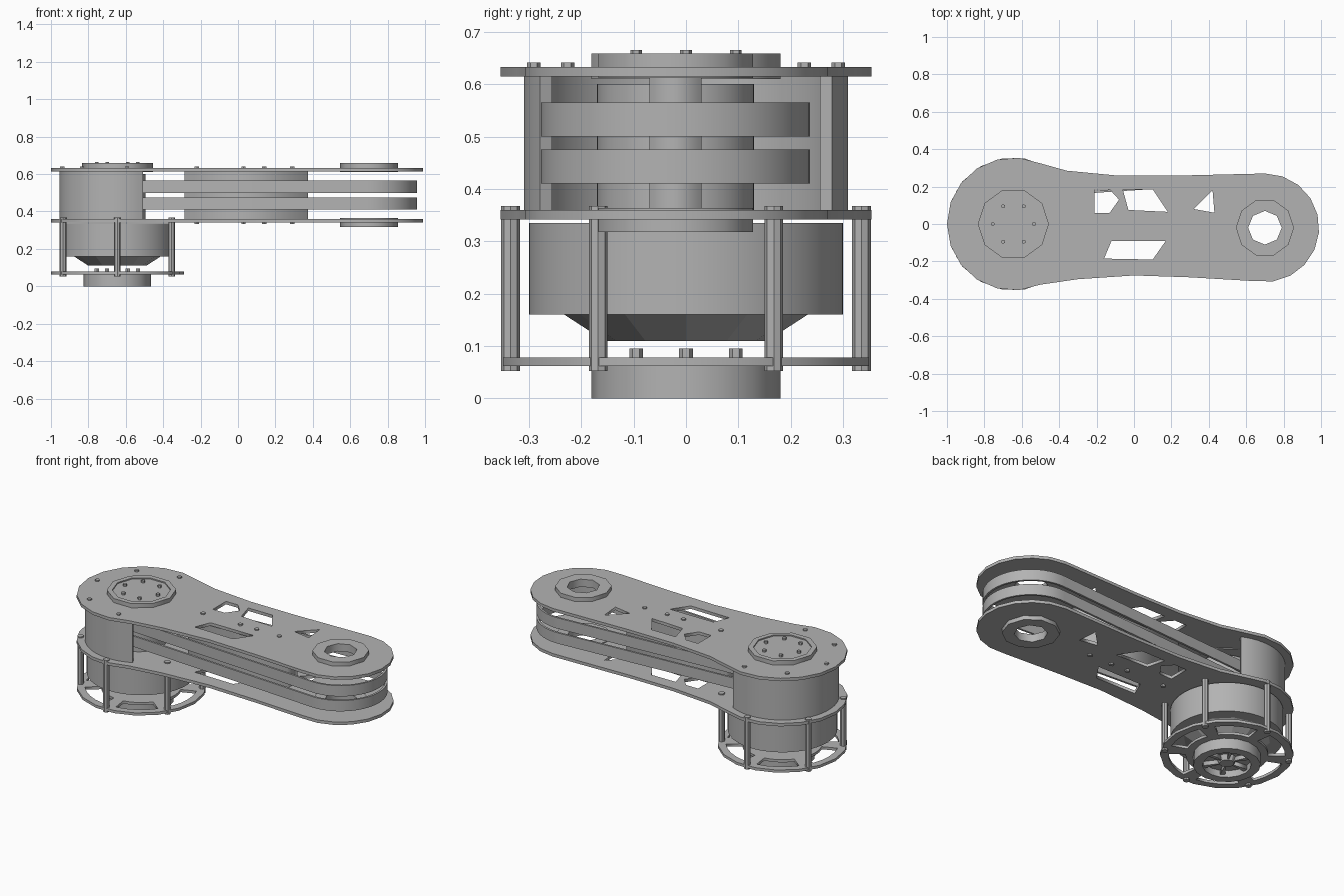
import bpy, bmesh, math
from math import cos, sin, radians

cube = bpy.data.objects.get("Cube")
if cube:
    bpy.data.objects.remove(cube)

GREY = (0.45, 0.45, 0.45, 1)
grey = bpy.data.materials.new("machined_grey")
grey.use_nodes = True
grey.diffuse_color = GREY
grey.node_tree.nodes["Principled BSDF"].inputs["Base Color"].default_value = GREY

BASE = (-0.645, 0.0)     # shoulder axis
TIP = (0.70, -0.02)      # far axis
MID_Y = -0.02


def arc(centre, r, a0, a1, n):
    """Points along an arc, angles in degrees."""
    steps = [radians(a0 + (a1 - a0) * i / n) for i in range(n + 1)]
    return [(centre[0] + r * cos(a), centre[1] + r * sin(a)) for a in steps]


def circle(centre, r, n=48):
    return arc(centre, r, 0, 360, n)[:-1]


def band(centre, r_in, r_out, a0, a1, n):
    """Closed outline of a ring sector."""
    return arc(centre, r_out, a0, a1, n) + arc(centre, r_in, a1, a0, n)


def finish(obj, smooth):
    obj.data.materials.append(grey)
    if smooth:
        bpy.ops.object.select_all(action='DESELECT')
        obj.select_set(True)
        bpy.context.view_layer.objects.active = obj
        bpy.ops.object.shade_smooth_by_angle(angle=radians(25))
    return obj


def slab(name, loops, z0, z1, smooth=False):
    """Extrude an outline, with any further loops as holes, from z0 to z1."""
    curve = bpy.data.curves.new(name, 'CURVE')
    curve.dimensions = '2D'
    curve.fill_mode = 'BOTH'
    curve.extrude = (z1 - z0) / 2
    for loop in loops:
        spline = curve.splines.new('POLY')
        spline.points.add(len(loop) - 1)
        for p, (x, y) in zip(spline.points, loop):
            p.co = (x, y, 0, 1)
        spline.use_cyclic_u = True
    temp = bpy.data.objects.new(name + "_outline", curve)
    bpy.context.collection.objects.link(temp)
    graph = bpy.context.evaluated_depsgraph_get()
    mesh = bpy.data.meshes.new_from_object(temp.evaluated_get(graph))
    bpy.data.objects.remove(temp)
    bm = bmesh.new()
    bm.from_mesh(mesh)
    bmesh.ops.remove_doubles(bm, verts=bm.verts, dist=0.0001)
    bmesh.ops.recalc_face_normals(bm, faces=bm.faces)
    bmesh.ops.translate(bm, verts=bm.verts, vec=(0, 0, (z0 + z1) / 2))
    bm.to_mesh(mesh)
    bm.free()
    mesh.materials.clear()
    obj = bpy.data.objects.new(name, mesh)
    bpy.context.collection.objects.link(obj)
    return finish(obj, smooth)


def cone(name, centre, r0, r1, z0, z1, n=24, smooth=False):
    bm = bmesh.new()
    bmesh.ops.create_cone(bm, cap_ends=True, segments=n, radius1=r0, radius2=r1, depth=z1 - z0)
    bmesh.ops.translate(bm, verts=bm.verts, vec=(*centre, (z0 + z1) / 2))
    mesh = bpy.data.meshes.new(name)
    bm.to_mesh(mesh)
    bm.free()
    obj = bpy.data.objects.new(name, mesh)
    bpy.context.collection.objects.link(obj)
    return finish(obj, smooth)


def screws(name, points, z0, z1, r=0.013):
    for i, p in enumerate(points):
        cone(f"{name}_{i + 1}", p, r, r, z0, z1, n=6)


# Arm plates: waisted outline with truss cut-outs and an axle hole
outline = (arc(BASE, 0.355, 66, 294, 12)
           + [(-0.3, -0.295), (0, -0.275), (0.3, -0.285)]
           + arc(TIP, 0.29, -100, 90, 10)
           + [(0.2, 0.258), (-0.1, 0.26), (-0.36, 0.285)])
upper_cuts = [
    [(-0.21, 0.06), (-0.13, 0.06), (-0.08, 0.13), (-0.13, 0.185), (-0.21, 0.185)],
    [(-0.06, 0.185), (0.1, 0.185), (0.18, 0.065), (-0.03, 0.075)],
    [(0.32, 0.08), (0.42, 0.18), (0.43, 0.06)],
]
lower_cuts = [
    [(-0.12, -0.09), (0.17, -0.09), (0.1, -0.19), (-0.16, -0.185)],
]
axle_hole = circle(TIP, 0.09, 8)
for side, z in (("lower", 0.342), ("upper", 0.615)):
    slab(f"{side}_arm_plate", [outline, axle_hole] + upper_cuts + lower_cuts, z, z + 0.018)

# Bearings at the far axis
for side, z in (("lower", 0.318), ("upper", 0.612)):
    slab(f"{side}_bearing", [circle(TIP, 0.155, 10), axle_hole], z, z + 0.046)

# Central beam between the plates
slab("central_beam", [[(-0.285, -0.07), (0.375, -0.07), (0.375, 0.03), (-0.285, 0.03)]], 0.36, 0.615)

# Two belts looped from the shoulder pulley to the far axis
lean = math.degrees(math.asin((0.257 - 0.17) / (TIP[0] - BASE[0])))
start = (BASE[0], MID_Y)


def belt_loop(inset):
    return (arc(TIP, 0.257 - inset, -90 - lean, 90 + lean, 28)
            + arc(start, 0.17 - inset, 90 + lean, 270 - lean, 24))


for side, z in (("lower", 0.41), ("upper", 0.50)):
    slab(f"{side}_belt", [belt_loop(0), belt_loop(0.012)], z, z + 0.065, smooth=True)

# Shoulder pulley and the curved housing around it
slab("shoulder_pulley", [circle(start, 0.15)], 0.36, 0.60, smooth=True)
slab("pulley_housing", [band(BASE, 0.285, 0.31, 64, 296, 40)], 0.36, 0.615, smooth=True)

# Top cap with a raised rim
slab("top_cap_rim", [circle(BASE, 0.19, 10), circle(BASE, 0.16, 10)], 0.61, 0.658)
slab("top_cap_floor", [circle(BASE, 0.16, 10)], 0.61, 0.651)
screws("top_cap_screw", circle(BASE, 0.11, 6), 0.65, 0.665, 0.011)

# Screws through the arm plates
beam_line = [(x, MID_Y) for x in (-0.22, 0.03, 0.14, 0.29)]
housing_ring = arc(BASE, 0.295, 80, 280, 4)
screws("upper_plate_screw", beam_line + housing_ring, 0.63, 0.641)
screws("lower_plate_screw", beam_line, 0.332, 0.345)

# Motor drum under the arm
cone("motor_drum", BASE, 0.30, 0.30, 0.16, 0.335, n=64, smooth=True)
cone("motor_taper", BASE, 0.155, 0.24, 0.11, 0.165, n=12)

# Slotted base plate
slots = [band(BASE, 0.22, 0.31, a - 22, a + 22, 4) for a in range(0, 360, 60)]
slab("base_plate", [circle(BASE, 0.355, 18)] + slots, 0.062, 0.078)
screws("base_screw", circle(BASE, 0.11, 6), 0.075, 0.095)

# Six standoff posts joining the base plate to the arm
for i, p in enumerate(arc(BASE, 0.335, 30, 330, 5)):
    cone(f"standoff_post_{i + 1}", p, 0.018, 0.018, 0.052, 0.367, n=8)

# Hollow foot with hub and spokes
slab("foot_rim", [circle(BASE, 0.18, 16), circle(BASE, 0.13, 16)], 0.0, 0.064)
cone("foot_floor", BASE, 0.14, 0.14, 0.04, 0.064, n=16)
cone("foot_hub", BASE, 0.04, 0.055, 0.01, 0.045, n=10)
for i in range(6):
    slab(f"foot_spoke_{i + 1}", [band(BASE, 0.04, 0.135, i * 60 - 6, i * 60 + 6, 1)], 0.015, 0.045)
